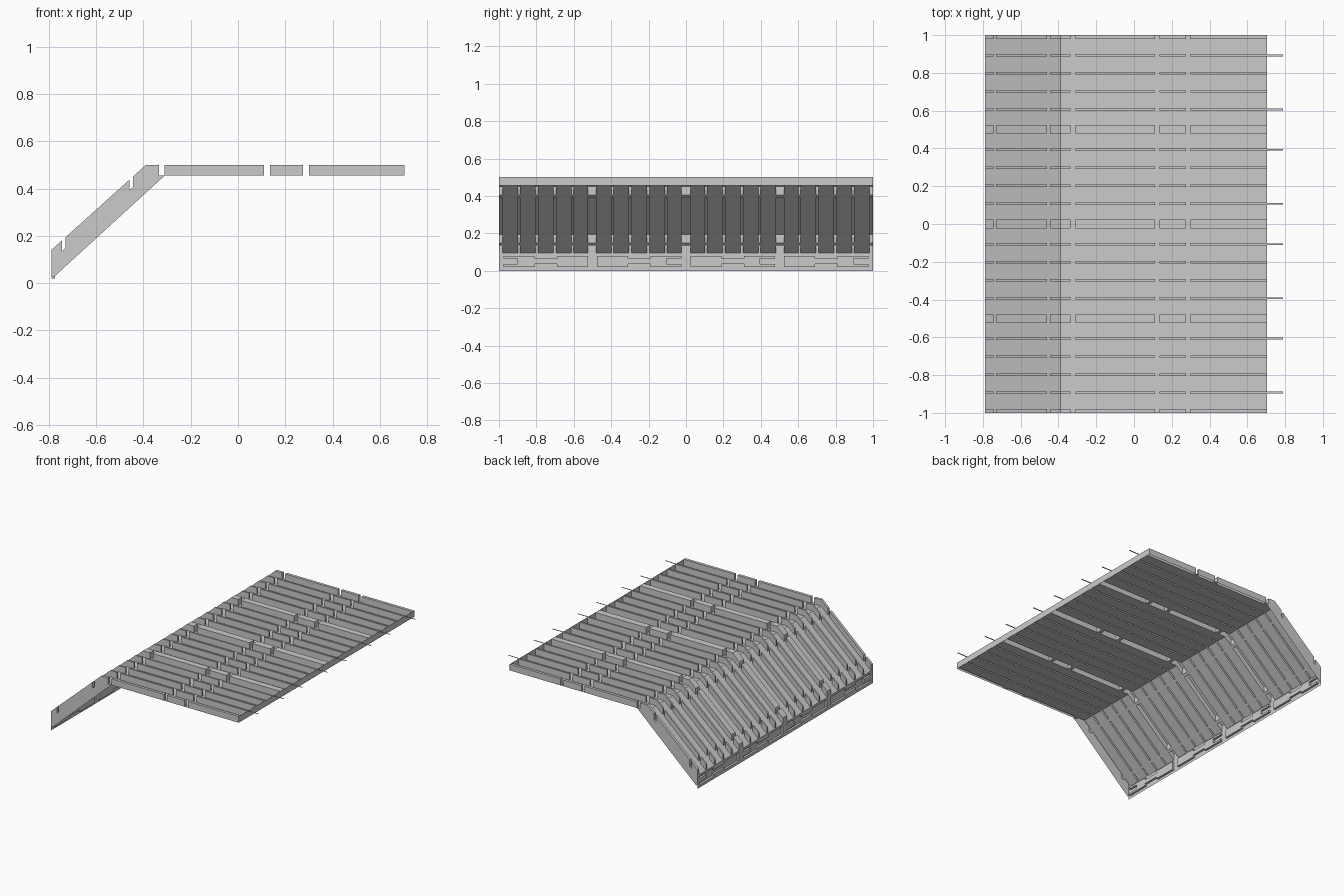
import bpy, bmesh
from mathutils import Vector

cube = bpy.data.objects.get("Cube")
if cube:
    bpy.data.objects.remove(cube, do_unlink=True)

grey = bpy.data.materials.new("light_grey_metal")
grey.use_nodes = True
colour = (0.6, 0.6, 0.6, 1)
grey.diffuse_color = colour
grey.node_tree.nodes["Principled BSDF"].inputs["Base Color"].default_value = colour


def add_object(name, bm):
    mesh = bpy.data.meshes.new(name)
    bm.to_mesh(mesh)
    bm.free()
    mesh.materials.append(grey)
    obj = bpy.data.objects.new(name, mesh)
    bpy.context.collection.objects.link(obj)
    return obj


def pressed_sheet(name, us, vs, place, raised, offset):
    """Thin sheet cut into cells; raised cells are pressed out with side walls."""
    bm = bmesh.new()
    us, vs = sorted(set(us)), sorted(set(vs))
    rows = [[bm.verts.new(place(u, v)) for v in vs] for u in us]
    pressed = []
    for i in range(len(us) - 1):
        for j in range(len(vs) - 1):
            face = bm.faces.new((rows[i][j], rows[i + 1][j], rows[i + 1][j + 1], rows[i][j + 1]))
            if raised((us[i] + us[i + 1]) / 2, (vs[j] + vs[j + 1]) / 2):
                pressed.append(face)
    if pressed:
        out = bmesh.ops.extrude_face_region(bm, geom=pressed)
        moved = [g for g in out["geom"] if isinstance(g, bmesh.types.BMVert)]
        bmesh.ops.translate(bm, verts=moved, vec=Vector(offset))
        left = [f for f in pressed if f.is_valid]
        bmesh.ops.delete(bm, geom=left, context="FACES_ONLY")
    return add_object(name, bm)


def inside(value, spans):
    return any(a < value < b for a, b in spans)


# Layout of the roof sheet
BEND, LOW, HIGH, RIB = -0.39, 0.095, 0.455, 0.045
BACK, FRONT = -0.79, 0.705
segments = [(BACK, -0.745), (-0.73, -0.46), (-0.445, -0.335),
            (-0.31, 0.11), (0.135, 0.275), (0.30, FRONT)]
thin = [s * (c + d) for s in (-1, 1) for c in (0.25, 0.75)
        for d in (-0.143, -0.048, 0.048, 0.143)]
ribs = [(y - 0.006, y + 0.006) for y in thin]
ribs += [(-0.025, 0.025), (0.48, 0.525), (-0.525, -0.48), (0.98, 1), (-1, -0.98)]


def roof_point(x, y):
    drop = max(0, BEND - x) / (BEND - BACK)
    return (x, y, HIGH - drop * (HIGH - LOW))


# Flat and sloping roof with hollow pressed ribs
pressed_sheet("ribbed_roof",
              [x for s in segments for x in s] + [BEND],
              [y for r in ribs for y in r],
              roof_point,
              lambda x, y: inside(x, segments) and inside(y, ribs),
              (0, 0, RIB))

# Upright strip closing the flat edge
pressed_sheet("edge_fascia", [-1, 1], [HIGH, HIGH + RIB],
              lambda y, z: (FRONT + 0.001, y, z), lambda y, z: False, (0, 0, 0))

# Lower plate with stepped recesses
bays = [-0.75, -0.25, 0.25, 0.75]
wide = [(c + a, c + b) for c in bays for a, b in ((-0.225, -0.06), (0.06, 0.225))]
full = [(c - 0.225, c + 0.225) for c in bays]
islands = [(-0.975, -0.90)] + [(c + 0.145, c + 0.225) for c in bays[1:]]


def recessed(y, z):
    if inside(z, [(0.035, 0.065)]):
        return inside(y, full) and not inside(y, islands)
    return inside(z, [(0.02, 0.08)]) and inside(y, wide)


pressed_sheet("lower_plate",
              [-1, 1] + [y for s in wide + islands for y in s],
              [0, 0.02, 0.035, 0.065, 0.08, LOW],
              lambda y, z: (BACK, y, z), recessed, (0.015, 0, 0))

# End flanges beneath the slope
for side, name in ((-1, "front_flange"), (1, "back_flange")):
    bm = bmesh.new()
    outline = [(BEND, HIGH), (-0.31, HIGH), (-0.78, 0.025), (BACK, 0.025), (BACK, LOW)]
    bm.faces.new([bm.verts.new((x, side, z)) for x, z in outline])
    add_object(name, bm)

# Flat tabs projecting from the rib tops
for n, y in enumerate(t for t in thin if round(abs(t) % 0.5, 2) in (0.11, 0.39)):
    pressed_sheet(f"edge_tab_{n + 1}", [FRONT, 0.79], [y - 0.005, y + 0.005],
                  lambda x, v: (x, v, HIGH + RIB), lambda x, v: False, (0, 0, 0))
